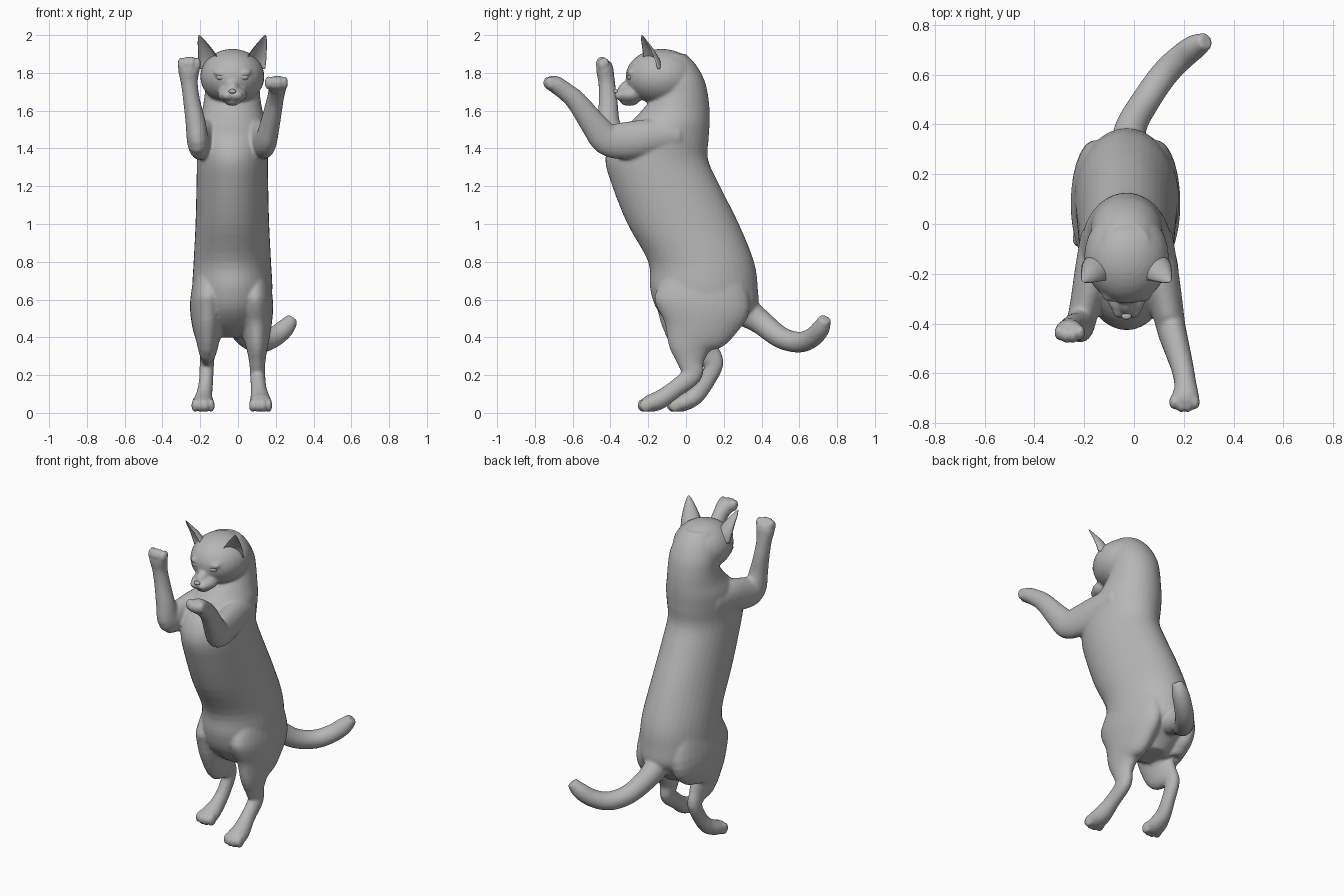
import bpy, bmesh, math
from mathutils import Vector, Matrix

old = bpy.data.objects.get("Cube")
if old:
    bpy.data.objects.remove(old)

grey = bpy.data.materials.new("plain grey")
grey.use_nodes = True
COL = (0.47, 0.47, 0.47, 1)
grey.diffuse_color = COL
grey.node_tree.nodes["Principled BSDF"].inputs["Base Color"].default_value = COL
grey.node_tree.nodes["Principled BSDF"].inputs["Roughness"].default_value = 0.7

CX = -0.03  # centre line of torso and head


def spline(pts, steps=4):
    """Smooth a list of stations with a Catmull-Rom curve."""
    out = []
    for i in range(len(pts) - 1):
        quad = [pts[max(i - 1, 0)], pts[i], pts[i + 1], pts[min(i + 2, len(pts) - 1)]]
        for s in range(steps):
            t = s / steps
            out.append([0.5 * (2 * b + (c - a) * t + (2 * a - 5 * b + 4 * c - d) * t * t
                               + (3 * b - a - 3 * c + d) * t ** 3) for a, b, c, d in zip(*quad)])
    return out + [list(pts[-1])]


def oval(a):
    return math.cos(a), math.sin(a)


def crescent(a):
    s = math.sin(a)
    return math.cos(a), s if s >= 0 else -0.6 * s


def loft(bm, stations, level=False, shape=oval, yaw=0, n=28):
    """Closed skin through stations (x, y, z, width radius, depth radius)."""
    st = spline(stations)
    rings = []
    for i, (x, y, z, ra, rb) in enumerate(st):
        a, b = st[max(i - 1, 0)], st[min(i + 1, len(st) - 1)]
        t = Vector((0, 0, 1)) if level else (Vector(b[:3]) - Vector(a[:3])).normalized()
        side = Vector((math.cos(yaw), math.sin(yaw), 0))
        side = (side - t * side.dot(t)).normalized()
        up = t.cross(side)
        ring = []
        for k in range(n):
            u, v = shape(2 * math.pi * k / n)
            ring.append(bm.verts.new(Vector((x, y, z)) + side * u * ra + up * v * rb))
        rings.append(ring)
    for r, q in zip(rings, rings[1:]):
        for k in range(n):
            bm.faces.new((r[k], r[(k + 1) % n], q[(k + 1) % n], q[k]))
    bm.faces.new(rings[0][::-1])
    bm.faces.new(rings[-1])


def ball(bm, c, r, rot=0.0):
    m = Matrix.Translation(c) @ Matrix.Rotation(rot, 4, 'X') @ Matrix.Diagonal((*r, 1))
    bmesh.ops.create_uvsphere(bm, u_segments=28, v_segments=18, radius=1, matrix=m)


def finish(name, bm):
    bmesh.ops.recalc_face_normals(bm, faces=bm.faces)
    for f in bm.faces:
        f.smooth = True
    me = bpy.data.meshes.new(name)
    bm.to_mesh(me)
    bm.free()
    me.materials.append(grey)
    ob = bpy.data.objects.new(name, me)
    bpy.context.collection.objects.link(ob)
    return ob


def toes(bm, c, r, rot):
    """Four toes side by side in a shallow arc."""
    for k in (-1.5, -0.5, 0.5, 1.5):
        back = 0.012 if abs(k) > 1 else 0
        off = Matrix.Rotation(rot, 3, 'X') @ Vector((k * 0.029, back, 0))
        ball(bm, Vector(c) + off, r, rot)


skin = bmesh.new()

# torso and neck, stacked level slices: z, centre y, half width, half depth
torso = [(.40, .12, .08, .09), (.46, .10, .16, .17), (.55, .11, .20, .265),
         (.66, .095, .212, .285), (.80, .08, .205, .28), (1.0, -.015, .195, .295),
         (1.2, -.105, .19, .285), (1.34, -.155, .188, .272), (1.45, -.135, .19, .255),
         (1.53, -.09, .18, .215), (1.60, -.055, .16, .18), (1.68, -.03, .147, .147),
         (1.76, -.04, .142, .138), (1.84, -.06, .12, .115), (1.90, -.08, .09, .08)]
loft(skin, [(CX, y, z, rx, ry) for z, y, rx, ry in torso], level=True, n=40)

# head, muzzle, bridge, whisker pads and chin
ball(skin, (CX, -.13, 1.78), (.17, .19, .147))
ball(skin, (CX, -.295, 1.685), (.078, .075, .047))
ball(skin, (CX, -.30, 1.725), (.036, .068, .04), math.radians(25))
ball(skin, (CX, -.30, 1.65), (.042, .05, .025))
for s in (-1, 1):
    ball(skin, (CX + s * .026, -.345, 1.68), (.032, .034, .026))
    ball(skin, (CX + s * .06, -.285, 1.805), (.042, .03, .018), math.radians(20))

# hind legs
loft(skin, [(.085, .10, .74, .08, .2), (.09, .085, .58, .096, .255), (.095, .06, .46, .083, .2),
            (.10, .025, .36, .06, .125), (.102, .025, .27, .043, .072), (.104, .03, .2, .04, .055),
            (.11, -.06, .125, .042, .046), (.118, -.14, .068, .054, .05),
            (.12, -.195, .05, .06, .045), (.12, -.225, .045, .045, .032)])
loft(skin, [(-.15, .10, .74, .08, .2), (-.158, .085, .58, .096, .255), (-.16, .06, .46, .083, .2),
            (-.16, .06, .37, .058, .13), (-.162, .115, .31, .04, .075), (-.165, .148, .255, .038, .05),
            (-.17, .105, .16, .038, .043), (-.18, .05, .09, .044, .046),
            (-.185, -.01, .055, .058, .045), (-.185, -.05, .045, .056, .04), (-.185, -.075, .042, .04, .03)])
toes(skin, (.12, -.225, .04), (.018, .034, .036), 0)
toes(skin, (-.185, -.07, .04), (.018, .034, .036), 0)

# forelegs, one reaching out and one raised
loft(skin, [(.07, -.05, 1.47, .085, .09), (.105, -.2, 1.455, .075, .1), (.132, -.33, 1.44, .065, .098),
            (.15, -.42, 1.45, .058, .085), (.17, -.49, 1.53, .052, .07), (.195, -.58, 1.65, .045, .055),
            (.207, -.65, 1.71, .045, .048), (.207, -.695, 1.74, .055, .046), (.203, -.725, 1.75, .045, .035)])
loft(skin, [(-.13, -.05, 1.47, .085, .09), (-.165, -.2, 1.455, .075, .1), (-.195, -.32, 1.435, .062, .095),
            (-.212, -.39, 1.44, .058, .085), (-.225, -.41, 1.54, .053, .06), (-.245, -.412, 1.65, .045, .05),
            (-.258, -.42, 1.75, .045, .044), (-.26, -.43, 1.82, .058, .046), (-.258, -.432, 1.86, .045, .035)])
toes(skin, (.203, -.727, 1.745), (.018, .03, .036), math.radians(10))
toes(skin, (-.258, -.448, 1.853), (.018, .03, .036), math.radians(-25))

# tail, curling up to a blunt tip
loft(skin, [(-.025, .28, .56, .08, .09), (-.012, .39, .485, .063, .066), (.05, .5, .4, .058, .058),
            (.12, .6, .374, .056, .055), (.19, .67, .4, .054, .052), (.25, .715, .45, .05, .047),
            (.29, .735, .50, .032, .032)])

# fuse the volumes into one soft skin
body = finish("body", skin)
rm = body.modifiers.new("fuse", 'REMESH')
rm.mode = 'VOXEL'
rm.voxel_size = 0.009
rm.use_smooth_shade = True
sm = body.modifiers.new("soften", 'SMOOTH')
sm.factor = 0.5
sm.iterations = 5

# ears, hollow towards the front and outside
for side, label in ((-1, "right_ear"), (1, "left_ear")):
    bm = bmesh.new()
    loft(bm, [(CX + side * .115, -.185, 1.82, .068, .062), (CX + side * .128, -.195, 1.87, .06, .055),
              (CX + side * .146, -.21, 1.925, .042, .038), (CX + side * .164, -.226, 1.97, .022, .02),
              (CX + side * .175, -.234, 2.0, .004, .004)], level=True, shape=crescent,
         yaw=side * math.radians(30))
    finish(label, bm)

# eyes
for side, label in ((-1, "right_eye"), (1, "left_eye")):
    bm = bmesh.new()
    ball(bm, (CX + side * .06, -.292, 1.778), (.026, .019, .018))
    finish(label, bm)

# nose
bm = bmesh.new()
ball(bm, (CX, -.371, 1.702), (.02, .014, .012))
finish("nose", bm)
